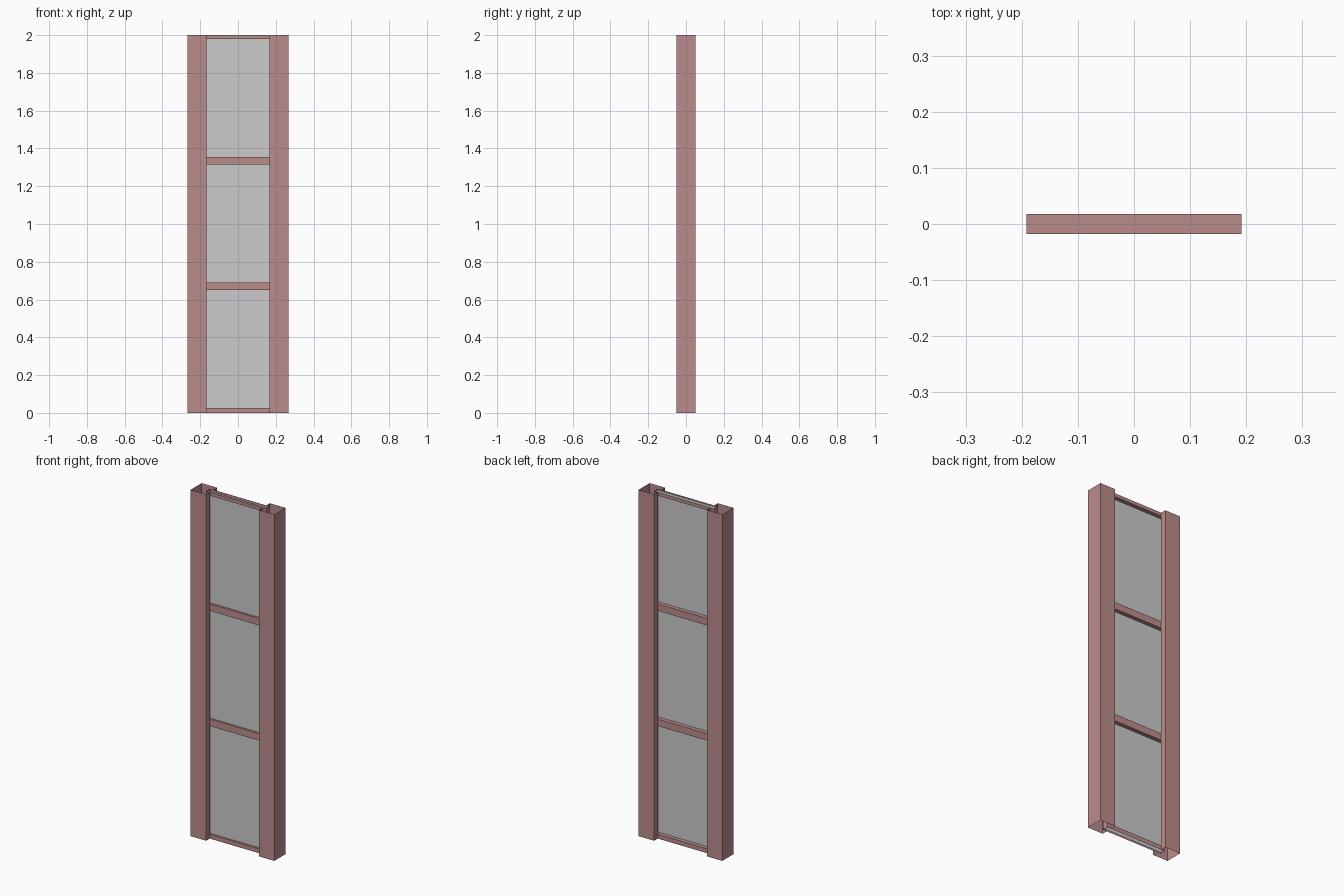
import bpy, bmesh
from mathutils import Vector

if "Cube" in bpy.data.objects:
    bpy.data.objects.remove(bpy.data.objects["Cube"])

H = 2.0            # module height
OUT, INN = 0.267, 0.168   # stile outer / inner faces
GROOVE = 0.192     # groove floor, where the rails end
D, R = 0.05, 0.0175       # half depth of stile and rail

frame_mat = bpy.data.materials.new("frame_brown")
frame_mat.diffuse_color = (0.5, 0.26, 0.26, 1)
frame_mat.use_nodes = True
frame_mat.node_tree.nodes["Principled BSDF"].inputs["Base Color"].default_value = frame_mat.diffuse_color


def extrude(name, profile, direction, closed=True, mat=None):
    """Sweep a profile of 3D points along a straight line, leaving the ends open."""
    bm = bmesh.new()
    vs = [bm.verts.new(p) for p in profile]
    pairs = list(zip(vs, vs[1:] + vs[:1]))
    if not closed:
        pairs.pop()
    edges = [bm.edges.new(p) for p in pairs]
    ext = bmesh.ops.extrude_edge_only(bm, edges=edges)
    moved = [g for g in ext["geom"] if isinstance(g, bmesh.types.BMVert)]
    bmesh.ops.translate(bm, verts=moved, vec=Vector(direction))
    bmesh.ops.recalc_face_normals(bm, faces=bm.faces)
    me = bpy.data.meshes.new(name)
    bm.to_mesh(me)
    bm.free()
    if mat:
        me.materials.append(mat)
    ob = bpy.data.objects.new(name, me)
    bpy.context.collection.objects.link(ob)
    return ob


# Hollow stiles with a groove on the inner side
for side, s in (("left", -1), ("right", 1)):
    prof = [(OUT, -D), (OUT, D), (INN, D), (INN, R),
            (GROOVE, R), (GROOVE, -R), (INN, -R), (INN, -D)]
    extrude(side + "_stile", [(s * x, y, 0) for x, y in prof], (0, 0, H), mat=frame_mat)

# Middle rails: closed box section seated in the grooves
for name, z in (("lower_rail", 0.67), ("upper_rail", 1.335)):
    prof = [(-R, z - 0.02), (R, z - 0.02), (R, z + 0.02), (-R, z + 0.02)]
    extrude(name, [(-GROOVE, y, zz) for y, zz in prof], (2 * GROOVE, 0, 0), mat=frame_mat)

# End rails: sections cut by the module ends, open outward
for name, z0, z1 in (("bottom_rail", 0, 0.025), ("top_rail", H, 1.98)):
    prof = [(-R, z0), (-R, z1), (R, z1), (R, z0)]
    extrude(name, [(-GROOVE, y, z) for y, z in prof], (2 * GROOVE, 0, 0),
            closed=False, mat=frame_mat)

# Thin infill panel running the full height
extrude("infill_panel", [(-GROOVE, -0.006, 0), (GROOVE, -0.006, 0)], (0, 0, H), closed=False)
